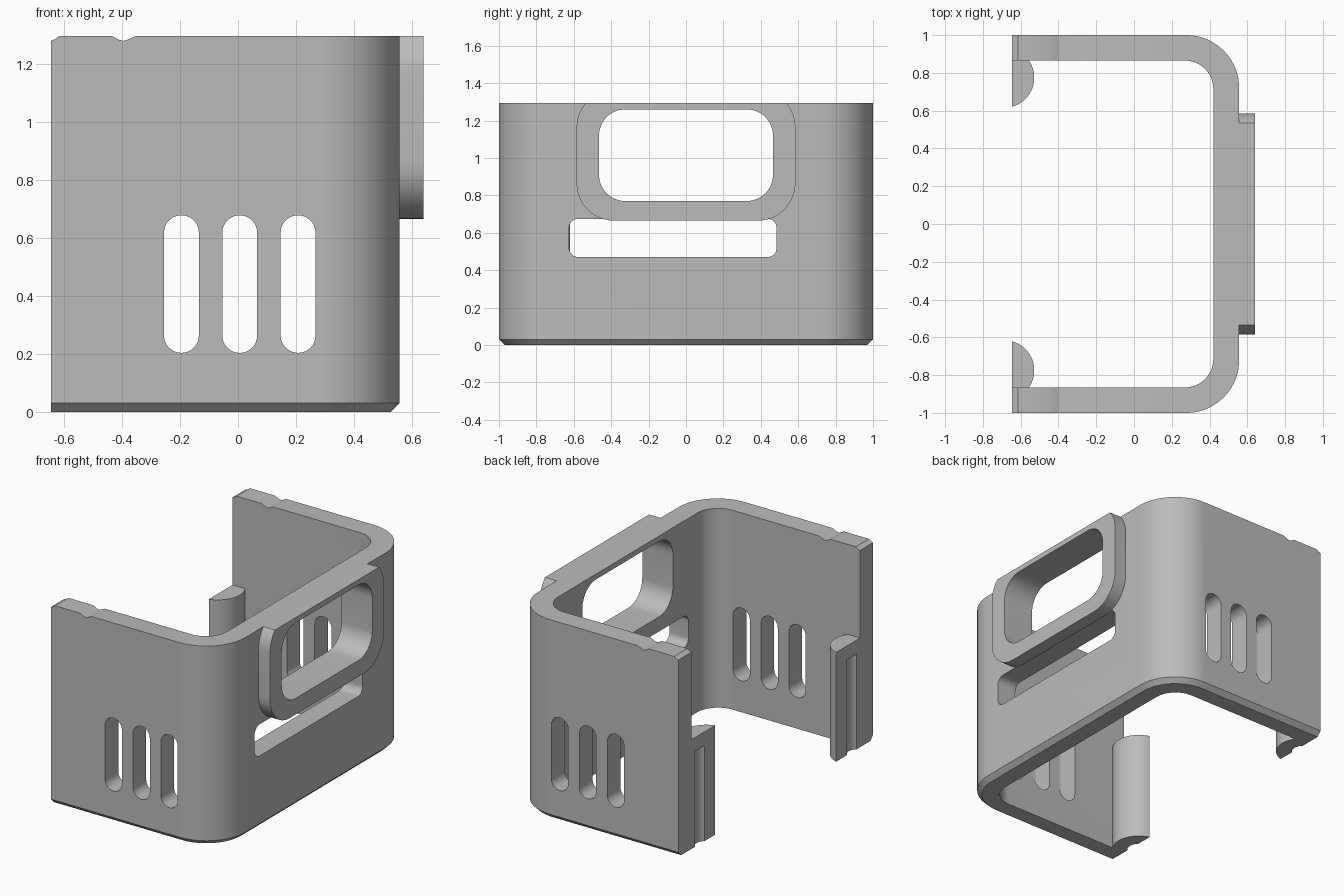
import bpy, bmesh
from math import sin, cos, pi, radians

if "Cube" in bpy.data.objects:
    bpy.data.objects.remove(bpy.data.objects["Cube"], do_unlink=True)

H = 1.295          # overall height
BACK = -0.645      # open side
OUT, INN = 0.557, 0.42   # outer and inner face of the end wall
SIDE_IN = 0.865    # inner face of the side walls

grey = bpy.data.materials.new("plain grey")
grey.use_nodes = True
colour = (0.5, 0.5, 0.5, 1)
grey.diffuse_color = colour
grey.node_tree.nodes["Principled BSDF"].inputs["Base Color"].default_value = colour


def arc(cx, cy, r, a0, a1, n=12):
    angles = [radians(a0 + (a1 - a0) * i / n) for i in range(n + 1)]
    return [(cx + r * cos(a), cy + r * sin(a)) for a in angles]


def rounded_rect(u0, u1, v0, v1, r):
    return (arc(u1 - r, v0 + r, r, -90, 0) + arc(u1 - r, v1 - r, r, 0, 90)
            + arc(u0 + r, v1 - r, r, 90, 180) + arc(u0 + r, v0 + r, r, 180, 270))


def loft(name, rings):
    """Closed solid through equal-length rings of 3D points."""
    bm = bmesh.new()
    rows = [[bm.verts.new(p) for p in ring] for ring in rings]
    n = len(rows[0])
    for a, b in zip(rows, rows[1:]):
        for i in range(n):
            j = (i + 1) % n
            bm.faces.new((a[i], a[j], b[j], b[i]))
    bm.faces.new(rows[0][::-1])
    bm.faces.new(rows[-1])
    bmesh.ops.remove_doubles(bm, verts=bm.verts, dist=1e-5)
    bmesh.ops.recalc_face_normals(bm, faces=bm.faces)
    mesh = bpy.data.meshes.new(name)
    bm.to_mesh(mesh)
    bm.free()
    ob = bpy.data.objects.new(name, mesh)
    bpy.context.collection.objects.link(ob)
    mesh.materials.append(grey)
    return ob


def prism(name, pts, axis, a, b):
    place = {"x": lambda u, v, t: (t, u, v),
             "y": lambda u, v, t: (u, t, v),
             "z": lambda u, v, t: (u, v, t)}[axis]
    return loft(name, [[place(u, v, t) for u, v in pts] for t in (a, b)])


def activate(ob):
    bpy.ops.object.select_all(action="DESELECT")
    ob.select_set(True)
    bpy.context.view_layer.objects.active = ob


def cut(ob, *cutter):
    tool = prism("cutter", *cutter)
    tool.hide_render = True
    activate(ob)
    mod = ob.modifiers.new("cut", "BOOLEAN")
    mod.operation, mod.solver, mod.object = "DIFFERENCE", "EXACT", tool
    bpy.ops.object.modifier_apply(modifier=mod.name)
    bpy.data.objects.remove(tool, do_unlink=True)


def smooth(ob):
    activate(ob)
    bpy.ops.object.shade_smooth_by_angle(angle=radians(30))


# U-shaped shell with a chamfered outer bottom edge
def shell_ring(z, inset):
    r, ri = 0.28, 0.15
    cx, cy = OUT - r, 1 - r
    ix, iy = INN - ri, SIDE_IN - ri
    pts = ([(BACK, -1 + inset)] + arc(cx, -cy, r - inset, -90, 0, 20)
           + arc(cx, cy, r - inset, 0, 90, 20)
           + [(BACK, 1 - inset), (BACK, SIDE_IN)]
           + arc(ix, iy, ri, 90, 0, 16) + arc(ix, -iy, ri, 0, -90, 16)
           + [(BACK, -SIDE_IN)])
    return [(x, y, z) for x, y in pts]


shell = loft("shell", [shell_ring(0, 0.03), shell_ring(0.03, 0), shell_ring(H, 0)])

# Openings: port window, long slot, side vents
window = (rounded_rect(-0.465, 0.465, 0.77, 1.26, 0.14), "x", 0.3, 0.8)
cut(shell, *window)
cut(shell, rounded_rect(-0.625, 0.485, 0.47, 0.675, 0.05), "x", 0.3, 0.8)
for x in (-0.195, 0.006, 0.207):
    cut(shell, rounded_rect(x - 0.06, x + 0.06, 0.203, 0.677, 0.0599), "y", -1.2, 1.2)

# Shallow notches across the top of both side walls
groove = [(-0.435, 0.05), (-0.435, 0), (-0.41, -0.013), (-0.395, -0.017),
          (-0.38, -0.013), (-0.352, 0), (-0.352, 0.05)]
end_notch = [(-0.7, 0.05), (-0.7, -0.018), (BACK, -0.016), (-0.63, -0.011),
             (-0.615, 0), (-0.615, 0.05)]
for profile in (groove, end_notch):
    cut(shell, [(x, H + z) for x, z in profile], "y", -1.2, 1.2)
smooth(shell)

# Raised frame around the window, trimmed flush with the top
frame = prism("window_frame", rounded_rect(-0.585, 0.585, 0.665, 1.363, 0.2), "x", OUT, 0.64)
cut(frame, *window)
cut(frame, [(-1, H), (1, H), (1, 1.6), (-1, 1.6)], "x", 0.3, 0.8)
smooth(frame)

# Screw posts inside the open corners, each with a blind hole from below
for side, name in ((-1, "front_post"), (1, "back_post")):
    cx, cy, r = -0.688, 0.775, 0.16
    curve = [p for p in arc(cx, cy, r, -74.4, 34.2, 24)]
    pts = curve + [(BACK, SIDE_IN)]
    post = prism(name, [(x, side * y) for x, y in pts], "z", 0, 0.71)
    cut(post, arc(cx, side * (cy + 0.005), 0.066, 0, 345, 23), "z", -0.1, 0.62)
    smooth(post)
